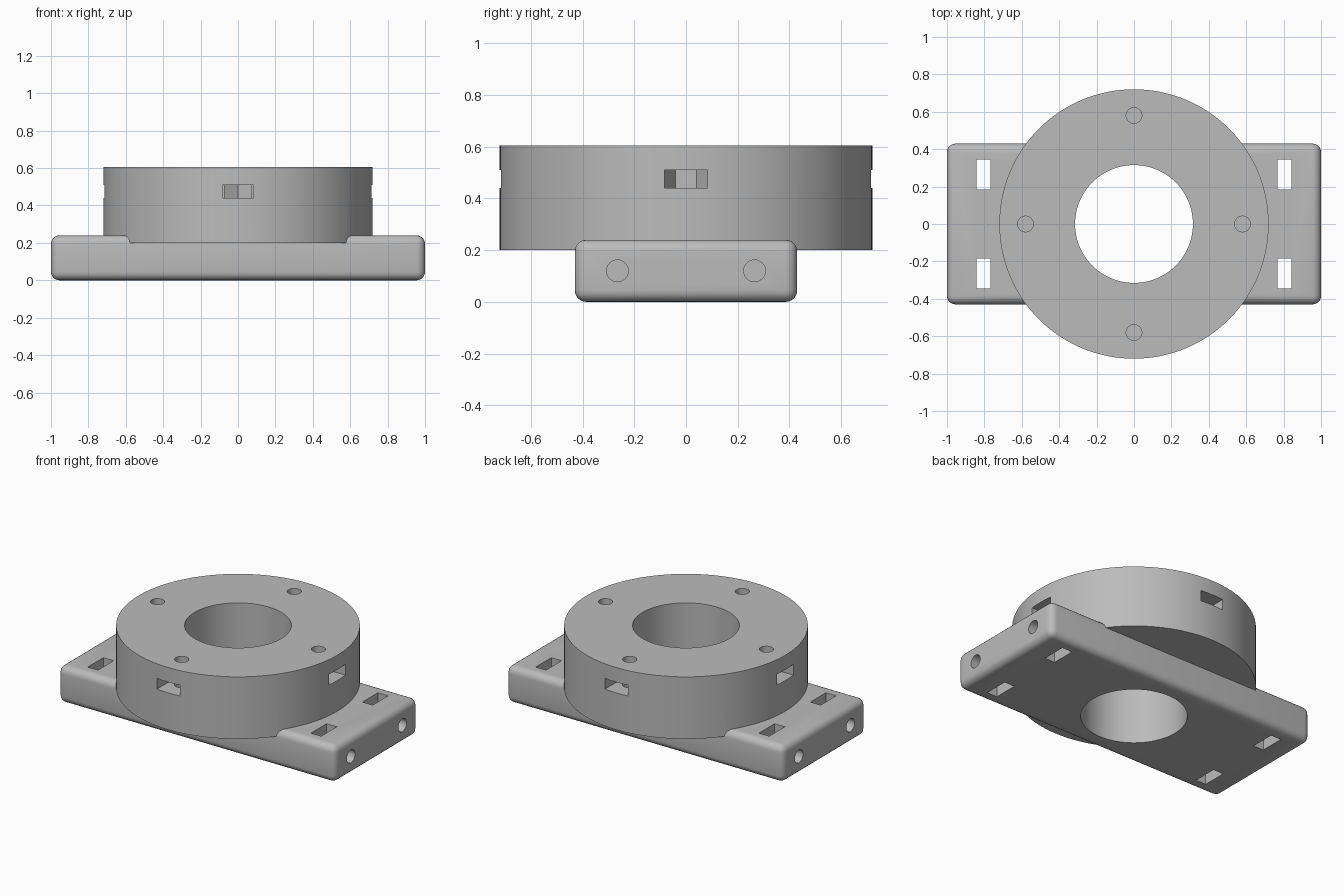
import bpy
import bmesh
from math import pi, radians
from mathutils import Matrix, Vector

cube = bpy.data.objects.get("Cube")
if cube:
    bpy.data.objects.remove(cube, do_unlink=True)

grey = bpy.data.materials.new("plain grey")
grey.use_nodes = True
colour = (0.5, 0.5, 0.5, 1)
grey.diffuse_color = colour
grey.node_tree.nodes["Principled BSDF"].inputs["Base Color"].default_value = colour


def finish(bm, name):
    mesh = bpy.data.meshes.new(name)
    bm.to_mesh(mesh)
    bm.free()
    mesh.materials.append(grey)
    obj = bpy.data.objects.new(name, mesh)
    bpy.context.collection.objects.link(obj)
    return obj


def box(name, low, high):
    low, high = Vector(low), Vector(high)
    bm = bmesh.new()
    place = Matrix.Translation((low + high) / 2) @ Matrix.Diagonal((*(high - low), 1))
    bmesh.ops.create_cube(bm, size=1, matrix=place)
    return finish(bm, name)


def cylinder(name, centre, radius, length, sides=32, turn=None):
    bm = bmesh.new()
    place = Matrix.Translation(centre) @ (turn or Matrix())
    bmesh.ops.create_cone(bm, cap_ends=True, segments=sides, radius1=radius,
                          radius2=radius, depth=length, matrix=place)
    return finish(bm, name)


def combine(target, tool, operation):
    """Join or cut the target with the tool, then discard the tool."""
    mod = target.modifiers.new("combine", 'BOOLEAN')
    mod.operation, mod.object, mod.solver = operation, tool, 'EXACT'
    bpy.context.view_layer.objects.active = target
    bpy.ops.object.modifier_apply(modifier=mod.name)
    bpy.data.objects.remove(tool, do_unlink=True)


# Rounded base plate
mount = box("flange_mount", (-1, -0.43, 0), (1, 0.43, 0.24))
bevel = mount.modifiers.new("rounded edges", 'BEVEL')
bevel.width, bevel.segments = 0.045, 5
bpy.context.view_layer.objects.active = mount
bpy.ops.object.modifier_apply(modifier=bevel.name)

# Round flange and its central bore
combine(mount, cylinder("flange", (0, 0, 0.4025), 0.72, 0.405, 128), 'UNION')
combine(mount, cylinder("bore", (0, 0, 0.3), 0.315, 1, 96), 'DIFFERENCE')

# Four blind screw holes, each with a side slot ending in a hexagonal nut pocket
for dx, dy in ((1, 0), (-1, 0), (0, 1), (0, -1)):
    centre = Vector((dx, dy, 0)) * 0.58
    outer = Vector((dx, dy, 0)) * 0.8
    side = Vector((abs(dy), abs(dx), 0)) * 0.084
    corners = [centre - side, centre + side, outer - side, outer + side]
    low = [min(c[i] for c in corners) for i in (0, 1)]
    high = [max(c[i] for c in corners) for i in (0, 1)]
    combine(mount, box("nut_slot", (*low, 0.44), (*high, 0.51)), 'DIFFERENCE')
    combine(mount, cylinder("nut_pocket", centre + Vector((0, 0, 0.475)),
                            0.083, 0.07, 6), 'DIFFERENCE')
    combine(mount, cylinder("screw_hole", centre + Vector((0, 0, 0.5)),
                            0.042, 0.3), 'DIFFERENCE')

# Slots through the plate, crossed by blind holes from the ends
for sx in (-1, 1):
    for sy in (-1, 1):
        x, y = sx * 0.805, sy * 0.265
        combine(mount, box("plate_slot", (x - 0.037, y - 0.08, -0.1),
                           (x + 0.037, y + 0.08, 0.4)), 'DIFFERENCE')
        combine(mount, cylinder("end_hole", (sx * 0.88, y, 0.12), 0.042, 0.44,
                                turn=Matrix.Rotation(pi / 2, 4, 'Y')), 'DIFFERENCE')

# Smooth curves, sharp rims
bpy.ops.object.select_all(action='DESELECT')
mount.select_set(True)
bpy.context.view_layer.objects.active = mount
bpy.ops.object.shade_smooth_by_angle(angle=radians(30))
